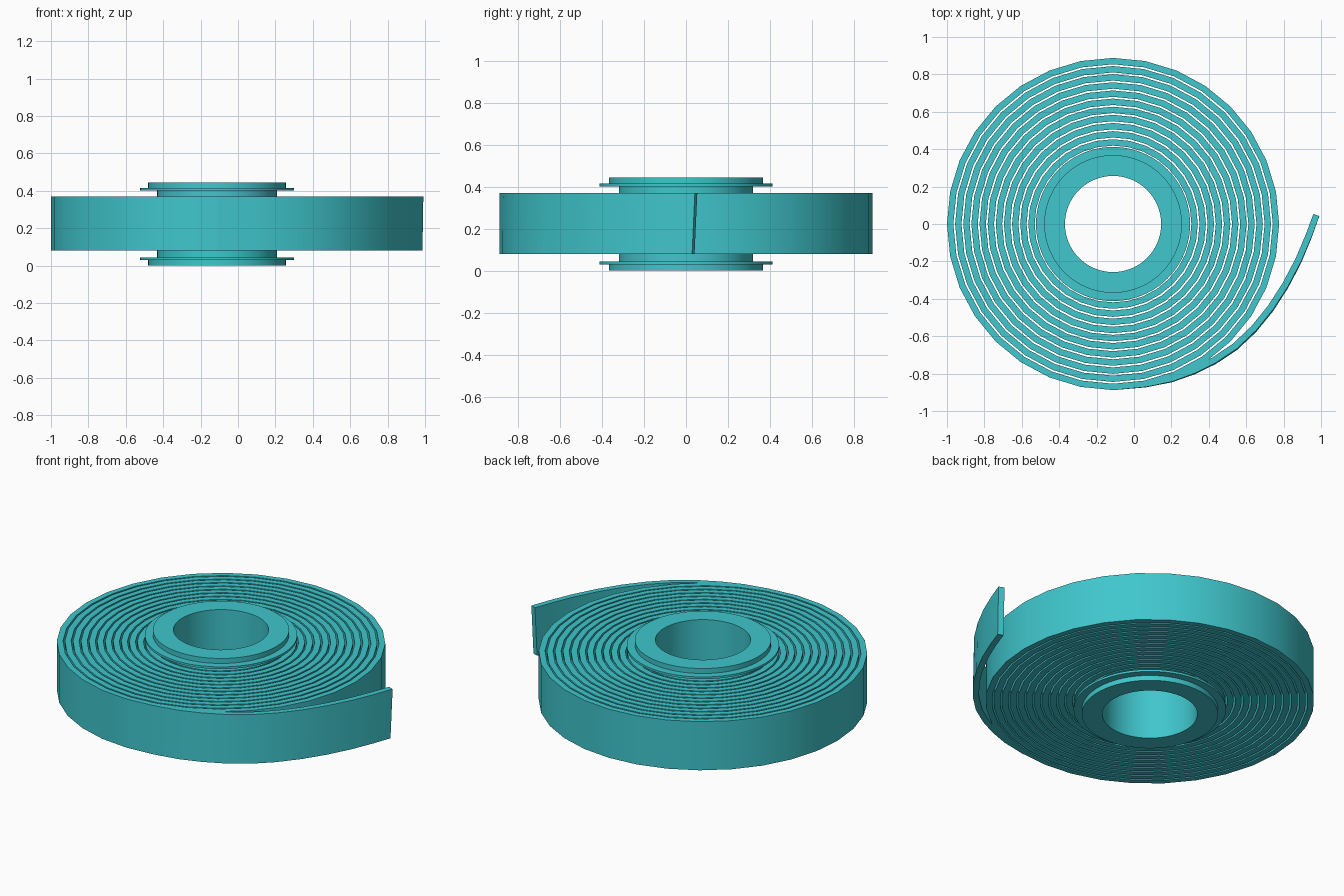
import bpy, math
from mathutils import Vector

if "Cube" in bpy.data.objects:
    bpy.data.objects.remove(bpy.data.objects["Cube"])

CX = -0.112            # axis of the reel
Z0, Z1 = 0.08, 0.37    # tape bottom and top

mat = bpy.data.materials.new("teal")
mat.diffuse_color = (0.05, 0.57, 0.61, 1)
mat.use_nodes = True
mat.node_tree.nodes["Principled BSDF"].inputs["Base Color"].default_value = mat.diffuse_color


def make(name, verts, faces):
    mesh = bpy.data.meshes.new(name)
    mesh.from_pydata(verts, [], faces)
    mesh.materials.append(mat)
    ob = bpy.data.objects.new(name, mesh)
    bpy.context.collection.objects.link(ob)
    bpy.ops.object.select_all(action='DESELECT')
    ob.select_set(True)
    bpy.context.view_layer.objects.active = ob
    bpy.ops.object.mode_set(mode='EDIT')
    bpy.ops.mesh.select_all(action='SELECT')
    bpy.ops.mesh.normals_make_consistent(inside=False)
    bpy.ops.object.mode_set(mode='OBJECT')
    bpy.ops.object.shade_smooth_by_angle(angle=math.radians(30))
    return ob


def lathe(name, profile, sides):
    """Revolve a closed (radius, z) profile around the reel axis."""
    n = len(profile)
    verts, faces = [], []
    for i in range(sides):
        a = 2 * math.pi * i / sides
        verts += [(CX + r * math.cos(a), r * math.sin(a), z) for r, z in profile]
        j = (i + 1) % sides
        faces += [(i * n + k, j * n + k, j * n + (k + 1) % n, i * n + (k + 1) % n)
                  for k in range(n)]
    return make(name, verts, faces)


# Spool: hollow hub with a stepped flange, mirrored top to bottom
H = 0.445
lower = [(0.257, 0), (0.368, 0), (0.368, 0.03), (0.412, 0.03),
         (0.412, 0.043), (0.32, 0.043)]
lathe("spool", lower + [(r, H - z) for r, z in reversed(lower)], 96)

# Wound tape: nested layers with narrow gaps
PITCH, THICK = 0.0435, 0.034
for i in range(13):
    ro = 0.888 - i * PITCH
    ri = ro - THICK
    lathe(f"tape_layer_{i + 1}", [(ri, Z0), (ro, Z0), (ro, Z1), (ri, Z1)], 32)

# Loose tape end: peels off the outer layer and leans slightly
path = [Vector(p) for p in [(-0.112, -0.871), (0.06, -0.855), (0.2, -0.826),
                            (0.32, -0.782), (0.43, -0.727), (0.54, -0.653),
                            (0.64, -0.558), (0.73, -0.447), (0.81, -0.323),
                            (0.88, -0.19), (0.935, -0.06), (0.975, 0.048)]]
verts, faces = [], []
last = len(path) - 1
for i, p in enumerate(path):
    d = (path[min(i + 1, last)] - path[max(i - 1, 0)]).normalized()
    out = Vector((d.y, -d.x)) * THICK / 2
    t = i / last
    low = p - d * 0.014 * t + out * 0.35 * math.sin(math.pi * t)
    verts += [(*(low - out), Z0), (*(low + out), Z0), (*(p + out), Z1), (*(p - out), Z1)]
    if i:
        b = 4 * i
        faces += [(b - 4 + k, b + k, b + (k + 1) % 4, b - 4 + (k + 1) % 4)
                  for k in range(4)]
faces += [(0, 1, 2, 3), tuple(4 * last + k for k in range(4))]
make("tape_loose_end", verts, faces)
